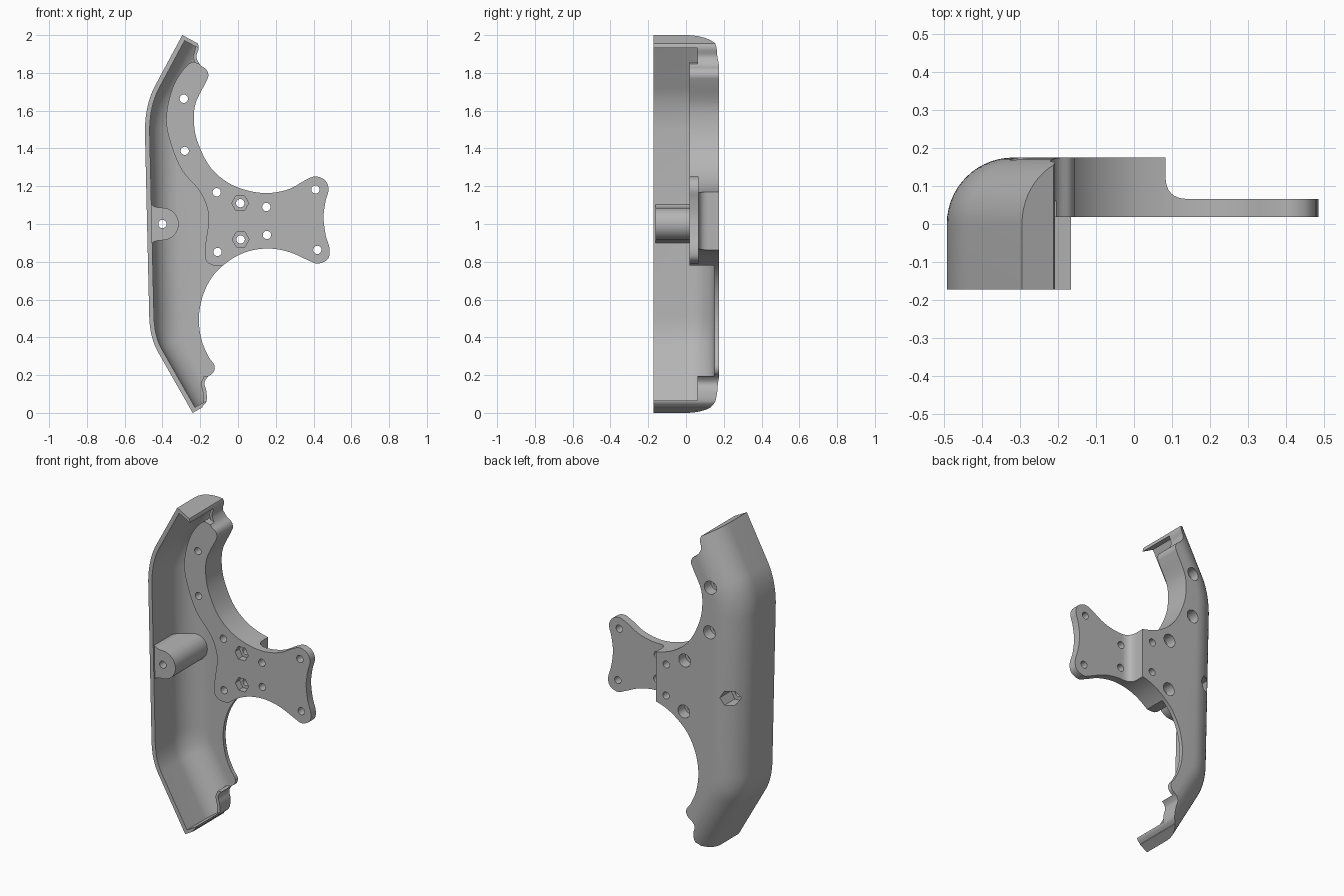
import bpy, bmesh, math
from mathutils import Vector

old = bpy.data.objects.get("Cube")
if old:
    bpy.data.objects.remove(old, do_unlink=True)

grey = bpy.data.materials.new("plain grey")
grey.use_nodes = True
grey.diffuse_color = (0.46, 0.46, 0.46, 1)
grey.node_tree.nodes["Principled BSDF"].inputs["Base Color"].default_value = (0.46, 0.46, 0.46, 1)

FRONT, BACK, WALL, FAR = -0.172, 0.175, 0.025, 0.7


def finish(name, bm):
    bmesh.ops.recalc_face_normals(bm, faces=bm.faces)
    mesh = bpy.data.meshes.new(name)
    bm.to_mesh(mesh)
    bm.free()
    mesh.materials.append(grey)
    ob = bpy.data.objects.new(name, mesh)
    bpy.context.collection.objects.link(ob)
    return ob


def prism(name, pts, lo, hi, along="y"):
    """Extrude a closed outline along y (points are x, z) or z (points are x, y)."""
    bm = bmesh.new()
    put = (lambda p, d: (p[0], d, p[1])) if along == "y" else (lambda p, d: (p[0], p[1], d))
    a, b = ([bm.verts.new(put(p, d)) for p in pts] for d in (lo, hi))
    bm.faces.new(a)
    bm.faces.new(b)
    for i in range(len(pts)):
        j = (i + 1) % len(pts)
        bm.faces.new((a[i], a[j], b[j], b[i]))
    return finish(name, bm)


def round_prism(name, x, z, r, lo, hi, sides=24):
    ring = [(x + r * math.cos(math.tau * i / sides), z + r * math.sin(math.tau * i / sides))
            for i in range(sides)]
    return prism(name, ring, lo, hi)


def smooth(pts, steps=5):
    """Pass a smooth open curve through the points."""
    p = [Vector(q) for q in pts]
    p = [2 * p[0] - p[1]] + p + [2 * p[-1] - p[-2]]
    out = []
    for a, b, c, d in zip(p, p[1:], p[2:], p[3:]):
        for k in range(steps):
            t = k / steps
            out.append(0.5 * (2 * b + (c - a) * t + (2 * a - 5 * b + 4 * c - d) * t * t
                              + (3 * b - a - 3 * c + d) * t ** 3))
    return out + [p[-2]]


def bend(a, b, c, steps=10):
    a, b, c = Vector(a), Vector(b), Vector(c)
    return [a * (1 - t) ** 2 + b * 2 * t * (1 - t) + c * t * t
            for t in (k / steps for k in range(steps + 1))]


def boolean(ob, tool, how="DIFFERENCE"):
    mod = ob.modifiers.new("cut", "BOOLEAN")
    mod.operation, mod.solver, mod.object = how, "EXACT", tool
    bpy.context.view_layer.objects.active = ob
    bpy.ops.object.modifier_apply(modifier=mod.name)
    bpy.data.objects.remove(tool, do_unlink=True)


# Outer spine of the shell, top to bottom
spine = ([Vector((-0.295, 2.0))] + bend((-0.44, 1.73), (-0.49, 1.635), (-0.493, 1.5))
         + bend((-0.47, 0.51), (-0.467, 0.40), (-0.425, 0.325)) + [Vector((-0.24, 0.0))])


def loft(name, inset, front, trim):
    """Round-backed solid swept along the spine and filled out to the far side."""
    path = list(spine)
    path[0] = path[0] + (path[1] - path[0]).normalized() * trim
    path[-1] = path[-1] + (path[-2] - path[-1]).normalized() * trim
    r, n = BACK - inset, 14
    section = [(inset, front)] + [(BACK - r * math.cos(a), r * math.sin(a))
                                  for a in (math.pi / 2 * k / n for k in range(n + 1))]
    bm = bmesh.new()
    rings = []
    for i, p in enumerate(path):
        t = (path[min(i + 1, len(path) - 1)] - path[max(i - 1, 0)]).normalized()
        inward = Vector((-t.y, t.x))
        pts = [(p + inward * d, y) for d, y in section]
        z = pts[-1][0].y
        pts += [(Vector((FAR, z)), r), (Vector((FAR, z)), front), (pts[-1][0], front)]
        rings.append([bm.verts.new((q.x, y, q.y)) for q, y in pts])
    for a, b in zip(rings, rings[1:]):
        for i in range(len(a)):
            j = (i + 1) % len(a)
            bm.faces.new((a[i], a[j], b[j], b[i]))
    for ring in (rings[0], rings[-1]):
        bm.faces.new(ring[:-3] + ring[-1:])
        bm.faces.new(ring[-4:])
    return finish(name, bm)


# Right-hand outline: notched ends, two big scallops and the flange with its lobes
edge = smooth([
    (-0.215, 1.966), (-0.208, 1.93), (-0.22, 1.885), (-0.2, 1.843), (-0.167, 1.817),
    (-0.157, 1.785), (-0.172, 1.747), (-0.225, 1.637), (-0.233, 1.53), (-0.21, 1.424),
    (-0.146, 1.3), (-0.05, 1.217), (0.06, 1.175), (0.167, 1.164), (0.273, 1.186),
    (0.358, 1.233), (0.41, 1.252), (0.459, 1.233), (0.48, 1.186), (0.464, 1.122),
    (0.453, 1.037), (0.464, 0.942), (0.485, 0.867), (0.475, 0.814), (0.422, 0.79),
    (0.369, 0.809), (0.273, 0.851), (0.167, 0.87), (0.06, 0.857), (-0.034, 0.814),
    (-0.125, 0.735), (-0.183, 0.63), (-0.207, 0.507), (-0.194, 0.39), (-0.157, 0.3),
    (-0.125, 0.252), (-0.13, 0.215), (-0.162, 0.188), (-0.178, 0.157), (-0.167, 0.114),
    (-0.167, 0.061), (-0.188, 0.034)])
outline = [(-0.8, 2.2), (-0.22, 2.2)] + edge + [(-0.19, -0.2), (-0.8, -0.2)]

body = loft("side_bracket", 0, FRONT, 0)
boolean(body, prism("outline", outline, -0.5, 0.5), "INTERSECT")

# Hollow inside, leaving the mounting pad, end lips and boss standing
cavity = loft("cavity", WALL, -0.4, 0.02)
pad = smooth([(-0.2, 1.847), (-0.257, 1.85), (-0.337, 1.743), (-0.379, 1.58), (-0.363, 1.45),
              (-0.3, 1.29), (-0.204, 1.175), (-0.162, 1.08), (-0.157, 1.0), (-0.172, 0.894),
              (-0.172, 0.814), (-0.135, 0.782), (-0.077, 0.78)]) + [(0.9, 0.72), (0.9, 1.85)]
boolean(cavity, prism("pad", pad, 0.018, 0.3))

top_lip = [(-0.235, 2.1), (-0.226, 1.93), (-0.238, 1.885), (-0.225, 1.838), (-0.1, 1.838), (-0.1, 2.1)]
low_lip = [(-0.2, -0.1), (-0.186, 0.06), (-0.186, 0.11), (-0.197, 0.157), (-0.18, 0.195),
           (-0.1, 0.195), (-0.1, -0.1)]
for lip in (top_lip, low_lip):
    boolean(cavity, prism("lip", lip, 0.06, 0.3))

# Boss joined to the side wall with small fillets
upper = bend((-0.47, 1.13), (-0.465, 1.086), (-0.4, 1.086), 6)
nose = [(-0.4 + 0.086 * math.sin(a), 1 + 0.086 * math.cos(a))
        for a in (math.pi * k / 16 for k in range(1, 16))]
lower = [(p.x, 2 - p.y) for p in reversed(upper)]
boolean(cavity, prism("boss", [(-0.6, 1.13)] + upper + nose + lower + [(-0.6, 0.87)], -0.162, 0.3))
boolean(body, cavity)

# Thin flange behind a filleted step
step = [(0.083, 0.4)] + bend((0.083, 0.125), (0.083, 0.066), (0.142, 0.066), 8) + [(0.9, 0.066), (0.9, 0.4)]
boolean(body, prism("step", step, -0.5, 2.5, "z"))

# Bolt holes, with round recesses at the back and hexagonal nut pockets
recessed = [(-0.287, 1.663), (-0.282, 1.387), (-0.113, 1.168), (-0.108, 0.852)]
nuts = [(0.012, 1.11), (0.014, 0.918)]
plain = [(0.15, 1.09), (0.153, 0.942), (0.41, 1.183), (0.42, 0.863)]
boss = (-0.4, 1.0)
for x, z in recessed + nuts + plain + [boss]:
    boolean(body, round_prism("hole", x, z, 0.022, -0.5, 0.5))
for x, z in recessed:
    boolean(body, round_prism("recess", x, z, 0.04, 0.11, 0.5))
for x, z in nuts:
    boolean(body, round_prism("nut_pocket", x, z, 0.045, -0.5, 0.06, 6))
boolean(body, round_prism("boss_pocket", *boss, 0.05, 0.06, 0.5, 6))

bpy.ops.object.select_all(action="DESELECT")
body.select_set(True)
bpy.context.view_layer.objects.active = body
bpy.ops.object.shade_smooth_by_angle(angle=math.radians(30))
